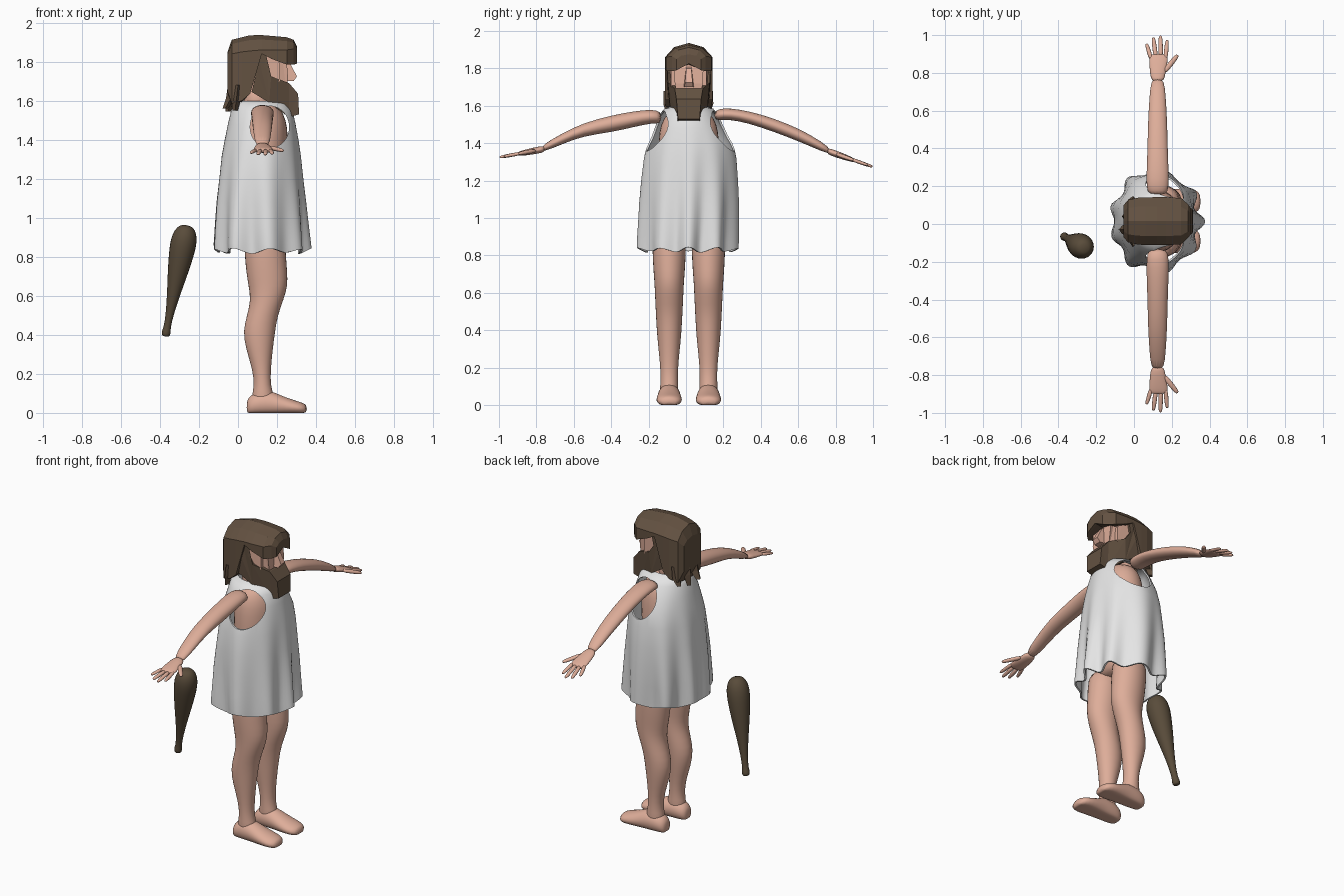
import bpy, bmesh, math
from mathutils import Vector

MID = 0.015  # y of the body's symmetry plane


def material(name, rgb):
    m = bpy.data.materials.new(name)
    m.diffuse_color = (*rgb, 1)
    return m


SKIN = material("skin", (0.73, 0.42, 0.32))
HAIR = material("dark_brown_hair", (0.125, 0.083, 0.053))
WOOD = material("club_wood", (0.10, 0.072, 0.043))
CLOTH = material("white_cloth", (0.78, 0.78, 0.78))


def finish(name, bm, mat, smooth, subsurf=0):
    bmesh.ops.recalc_face_normals(bm, faces=bm.faces[:])
    for f in bm.faces:
        f.smooth = smooth
    me = bpy.data.meshes.new(name)
    bm.to_mesh(me)
    bm.free()
    if mat:
        me.materials.append(mat)
    ob = bpy.data.objects.new(name, me)
    bpy.context.collection.objects.link(ob)
    if subsurf:
        ob.modifiers.new("round", 'SUBSURF').levels = subsurf
        ob.modifiers["round"].render_levels = subsurf
    return ob


def loft(name, rings, mat, smooth=True, caps=True, subsurf=0):
    """Skin a list of equal-length closed rings."""
    bm = bmesh.new()
    vs = [[bm.verts.new(p) for p in r] for r in rings]
    n = len(rings[0])
    for a, b in zip(vs, vs[1:]):
        for i in range(n):
            bm.faces.new((a[i], a[(i + 1) % n], b[(i + 1) % n], b[i]))
    if caps:
        bm.faces.new(vs[0])
        bm.faces.new(vs[-1])
    return finish(name, bm, mat, smooth, subsurf)


def ring(c, u, v, n=14):
    c, u, v = Vector(c), Vector(u), Vector(v)
    return [c + u * math.cos(t) + v * math.sin(t)
            for t in (2 * math.pi * i / n for i in range(n))]


def hring(z, x0, x1, y0, y1, n=16):
    return ring(((x0 + x1) / 2, (y0 + y1) / 2, z), ((x1 - x0) / 2, 0, 0), (0, (y1 - y0) / 2, 0), n)


def rod(name, pts, mat, n=8, flat=1.0, subsurf=1):
    """Round rod through (x, y, z, radius) points, flattened in height."""
    a, b = Vector(pts[0][:3]), Vector(pts[-1][:3])
    d = (b - a).normalized()
    ref = Vector((0, 0, 1)) if abs(d.z) < 0.8 else Vector((0, 1, 0))
    u = d.cross(ref).normalized()
    v = d.cross(u).normalized() * flat
    return loft(name, [ring(p[:3], u * p[3], v * p[3], n) for p in pts], mat, subsurf=subsurf)


def slab(name, profile, mat):
    """Side profile of (x, z, half_width) points closed across the body."""
    bm = bmesh.new()
    l, r = ([bm.verts.new((x, MID + s * w, z)) for x, z, w in profile] for s in (-1, 1))
    n = len(profile)
    for i in range(n):
        j = (i + 1) % n
        bm.faces.new((l[i], l[j], r[j], r[i]))
    caps = [bm.faces.new(l), bm.faces.new(r)]
    bmesh.ops.triangulate(bm, faces=caps)
    return finish(name, bm, mat, False)


# Legs and feet: (z, back x, front x, half width)
LEG = [(0.95, 0.03, 0.24, 0.092), (0.83, 0.03, 0.246, 0.092), (0.72, 0.04, 0.255, 0.086),
       (0.65, 0.052, 0.257, 0.08), (0.58, 0.064, 0.235, 0.077), (0.50, 0.045, 0.205, 0.073),
       (0.42, 0.023, 0.192, 0.069), (0.33, 0.038, 0.18, 0.062), (0.22, 0.075, 0.168, 0.049),
       (0.14, 0.082, 0.168, 0.047), (0.09, 0.07, 0.185, 0.05), (0.04, 0.07, 0.185, 0.05)]
# (x, half width, top z)
FOOT = [(0.044, 0.028, 0.06), (0.06, 0.05, 0.09), (0.11, 0.06, 0.115), (0.17, 0.062, 0.115),
        (0.22, 0.066, 0.09), (0.28, 0.071, 0.068), (0.325, 0.066, 0.055), (0.354, 0.038, 0.042)]
for side, s in (("left", 1), ("right", -1)):
    y = MID + s * 0.105
    loft(side + "_leg", [hring(z, a, b, y - w, y + w) for z, a, b, w in LEG], SKIN, subsurf=1)
    rings = []
    for x, w, h in FOOT:
        r = ring((x, y, h * 0.42), (0, w, 0), (0, 0, h * 0.58), 16)
        rings.append([Vector((p.x, p.y, max(p.z, 0.0))) for p in r])
    loft(side + "_foot", rings, SKIN, subsurf=1)

# Torso and neck
loft("torso", [hring(z, 0.13 - a, 0.13 + a, MID - b, MID + b) for z, a, b in (
    (0.87, 0.08, 0.12), (0.92, 0.115, 0.175), (1.1, 0.11, 0.16), (1.3, 0.125, 0.17),
    (1.42, 0.13, 0.165), (1.5, 0.12, 0.155), (1.56, 0.09, 0.12), (1.585, 0.06, 0.07))],
    SKIN, subsurf=1)
loft("neck", [hring(z, 0.03, 0.165, MID - 0.065, MID + 0.065) for z in (1.52, 1.6, 1.7)], SKIN)

# Arms: (distance from middle, top z, bottom z, half width in x)
ARMS = {
    "right": (-1, [(0.13, 1.57, 1.50, 0.05), (0.18, 1.583, 1.508, 0.061), (0.28, 1.572, 1.485, 0.06),
                   (0.40, 1.55, 1.457, 0.055), (0.55, 1.509, 1.438, 0.052), (0.66, 1.455, 1.395, 0.045),
                   (0.78, 1.385, 1.345, 0.036)], 1.365, 1.325),
    "left": (1, [(0.15, 1.575, 1.52, 0.05), (0.20, 1.59, 1.525, 0.061), (0.28, 1.583, 1.52, 0.06),
                 (0.40, 1.557, 1.485, 0.055), (0.55, 1.503, 1.43, 0.052), (0.66, 1.45, 1.385, 0.045),
                 (0.78, 1.372, 1.332, 0.036)], 1.35, 1.275)}
for side, (s, arm, z0, z1) in ARMS.items():
    loft(side + "_arm", [ring((0.125, s * d, (t + b) / 2), (w, 0, 0), (0, 0, (t - b) / 2))
                         for d, t, b, w in arm], SKIN, subsurf=1)

    def hz(d):  # height along the sloping hand
        return z0 + (z1 - z0) * (d - 0.78) / 0.215
    loft(side + "_palm", [ring((x, s * d, hz(d)), (w, 0, 0), (0, 0, h)) for d, x, w, h in (
        (0.75, 0.125, 0.034, 0.019), (0.80, 0.126, 0.042, 0.019), (0.85, 0.129, 0.05, 0.017),
        (0.89, 0.13, 0.05, 0.013), (0.90, 0.13, 0.044, 0.009))], SKIN, subsurf=1)
    # Fingers and thumb: base x, base distance, tip x, tip distance, radius
    for i, (bx, bd, tx, td, r) in enumerate([
            (0.092, 0.87, 0.066, 0.955, 0.0125), (0.116, 0.88, 0.102, 0.988, 0.0135),
            (0.142, 0.88, 0.14, 0.998, 0.0135), (0.166, 0.87, 0.176, 0.975, 0.013),
            (0.155, 0.80, 0.232, 0.895, 0.0155)]):
        pts = []
        for k, q in ((0, 1), (0.5, 1), (0.9, 0.85), (1, 0.45)):
            d = bd + (td - bd) * k
            pts.append((bx + (tx - bx) * k, s * d, hz(d), r * q))
        rod(f"{side}_finger_{i + 1}" if i < 4 else side + "_thumb", pts, SKIN, flat=0.8)

# Tunic: (z, back x, front x, low y, high y) with folds growing to the hem
TUNIC = [(0.845, -0.142, 0.378, -0.275, 0.30), (0.87, -0.142, 0.375, -0.275, 0.30),
         (0.95, -0.135, 0.365, -0.268, 0.298), (1.08, -0.122, 0.35, -0.258, 0.294),
         (1.2, -0.105, 0.335, -0.245, 0.285), (1.32, -0.088, 0.322, -0.228, 0.273),
         (1.4, -0.07, 0.31, -0.208, 0.255), (1.48, -0.052, 0.295, -0.18, 0.218),
         (1.55, -0.035, 0.28, -0.145, 0.175), (1.585, -0.022, 0.26, -0.115, 0.145),
         (1.598, 0.01, 0.22, -0.075, 0.105)]
rings = []
for z, x0, x1, y0, y1 in TUNIC:
    k = max(0.0, min(1.0, (1.5 - z) / 0.65)) ** 1.4
    r = []
    for i in range(108):
        t = 2 * math.pi * i / 108
        wave = math.cos(9 * t + 0.9 * math.sin(2 * t)) * (0.75 + 0.25 * math.sin(3 * t + 1))
        f = 1 - k * 0.10 * (1 - wave)
        hem = -0.015 * (1 - wave) if z < 0.86 else 0
        r.append((0.5 * (x0 + x1) + 0.5 * (x1 - x0) * f * math.cos(t),
                  0.5 * (y0 + y1) + 0.5 * (y1 - y0) * f * math.sin(t), z + hem))
    rings.append(r)
tunic = loft("tunic", rings, CLOTH, caps=False)
shell = tunic.modifiers.new("thickness", 'SOLIDIFY')
shell.thickness, shell.offset = 0.01, -1
# Armholes cut straight through both sides
cutter = loft("armhole_cutter", [ring((0.162, y, 1.465), (0.1, 0, 0), (0, 0, 0.108), 32)
                                 for y in (-0.5, 0.5)], None, smooth=False)
cutter.hide_render = True
cut = tunic.modifiers.new("armholes", 'BOOLEAN')
cut.operation, cut.solver, cut.object = 'DIFFERENCE', 'EXACT', cutter
bpy.context.view_layer.objects.active = tunic
tunic.select_set(True)
for m in ("thickness", "armholes"):
    bpy.ops.object.modifier_apply(modifier=m)
bpy.data.objects.remove(cutter)
bpy.ops.object.shade_smooth_by_angle(angle=math.radians(50))

# Face and nose
slab("face", [(0.0, 1.87, 0.09), (0.22, 1.87, 0.08), (0.25, 1.80, 0.078), (0.256, 1.72, 0.075),
              (0.25, 1.64, 0.06), (0.10, 1.64, 0.095), (0.0, 1.66, 0.09)], SKIN)
slab("cheeks", [(0.04, 1.86, 0.105), (0.17, 1.86, 0.1), (0.215, 1.79, 0.095),
                (0.215, 1.70, 0.095), (0.08, 1.66, 0.105)], SKIN)
slab("nose", [(0.24, 1.81, 0.014), (0.262, 1.80, 0.014), (0.302, 1.725, 0.02),
              (0.285, 1.70, 0.024), (0.24, 1.70, 0.028)], SKIN)

# Beard with sideburns
slab("beard", [(0.10, 1.85, 0.118), (0.145, 1.83, 0.116), (0.135, 1.775, 0.115), (0.17, 1.725, 0.112),
               (0.262, 1.69, 0.075), (0.308, 1.635, 0.066), (0.313, 1.53, 0.058), (0.26, 1.515, 0.06),
               (0.16, 1.59, 0.10), (0.07, 1.645, 0.11), (0.095, 1.75, 0.117)], HAIR)

# Hair: (x, half width, top z, shoulder z, bottom z at side, bottom z at middle)
HAIRCUT = [(-0.055, 0.085, 1.845, 1.81, 1.65, 1.64), (-0.032, 0.112, 1.912, 1.84, 1.585, 1.57),
           (0.02, 0.124, 1.925, 1.85, 1.60, 1.59), (0.062, 0.126, 1.935, 1.855, 1.635, 1.635),
           (0.122, 0.127, 1.936, 1.86, 1.84, 1.84), (0.17, 0.127, 1.932, 1.86, 1.815, 1.83),
           (0.25, 0.122, 1.925, 1.86, 1.785, 1.82), (0.285, 0.09, 1.912, 1.865, 1.785, 1.825),
           (0.303, 0.066, 1.875, 1.85, 1.79, 1.825)]
rings = []
for x, w, top, sh, lo, mid in HAIRCUT:
    up = top - 0.3 * (top - sh)
    half = [(w, lo), (w, sh), (w * 0.62, up)]
    rings.append([(x, MID, mid)] + [(x, MID + a, z) for a, z in half] + [(x, MID, top)]
                 + [(x, MID - a, z) for a, z in reversed(half)])
loft("hair", rings, HAIR, smooth=False)

# Hanging locks at the nape
for i, (y, x, tip, tx) in enumerate([(-0.085, 0.0, 1.55, -0.015), (-0.03, -0.03, 1.56, -0.065),
                                     (0.04, -0.03, 1.545, -0.05), (0.11, 0.0, 1.56, -0.03)]):
    loft(f"hair_lock_{i + 1}", [ring((x, y, 1.68), (0.022, 0, 0), (0, 0.034, 0), 4),
                                ring((x - 0.008, y, 1.61), (0.024, 0, 0), (0, 0.036, 0), 4),
                                ring((tx, y, tip), (0.014, 0, 0), (0, 0.02, 0), 4)],
         HAIR, smooth=False)

# Club: (position along shaft, radius)
A, B = Vector((-0.372, -0.065, 0.392)), Vector((-0.262, -0.128, 0.962))
rod("club", [(*A.lerp(B, t), r) for t, r in (
    (0, 0.014), (0.01, 0.023), (0.05, 0.024), (0.08, 0.018), (0.2, 0.021), (0.38, 0.035),
    (0.55, 0.052), (0.7, 0.064), (0.82, 0.071), (0.91, 0.066), (0.97, 0.048), (1, 0.025))],
    WOOD, n=12)
